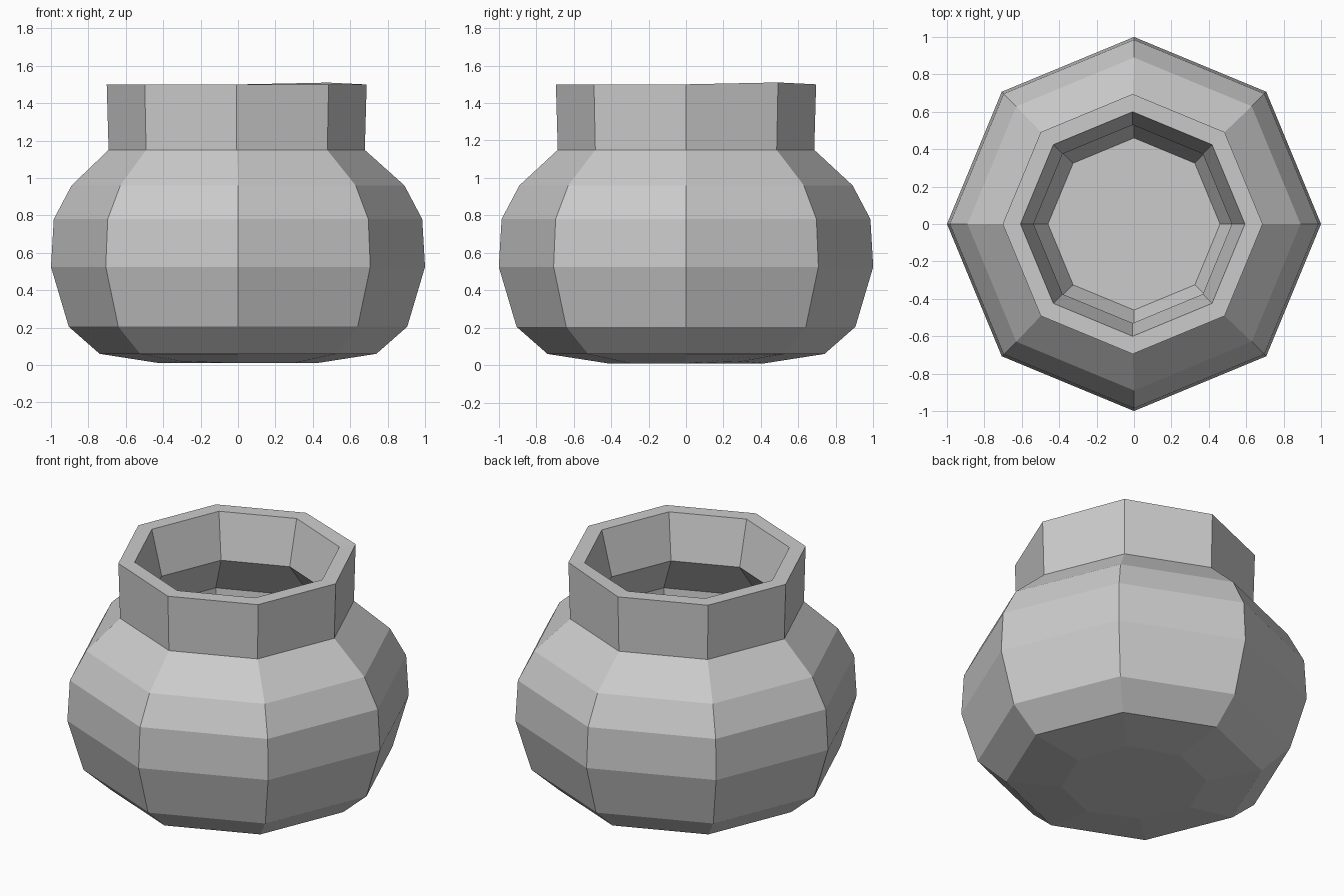
import bpy
import bmesh
from math import cos, sin, tau

cube = bpy.data.objects.get("Cube")
if cube:
    bpy.data.objects.remove(cube, do_unlink=True)

SIDES = 8

clay = bpy.data.materials.new("grey clay")
colour = (0.6, 0.6, 0.6, 1)
clay.diffuse_color = colour
clay.use_nodes = True
clay.node_tree.nodes["Principled BSDF"].inputs["Base Color"].default_value = colour

# Wall section as (radius, height): outside from base to rim, then down inside
outer = [(0.42, 0.01), (0.74, 0.06), (0.905, 0.205), (1.0, 0.525),
         (0.985, 0.78), (0.89, 0.96), (0.685, 1.15), (0.695, 1.5)]
inner = [(0.6, 1.5), (0.53, 1.22), (0.74, 0.95), (0.72, 0.7),
         (0.6, 0.4), (0.46, 0.1)]


def add_ring(bm, radius, height):
    angles = [tau * i / SIDES for i in range(SIDES)]
    # The neck leans very slightly to the model's right
    lean = -0.007 if height > 1.1 else 0
    return [bm.verts.new((radius * cos(a) + lean, radius * sin(a), height))
            for a in angles]


bm = bmesh.new()
rings = [add_ring(bm, r, z) for r, z in outer + inner]
for low, high in zip(rings, rings[1:]):
    for i in range(SIDES):
        j = (i + 1) % SIDES
        bm.faces.new((low[i], low[j], high[j], high[i]))

# Underside and inner floor
bm.faces.new(rings[0][::-1])
bm.faces.new(rings[-1])

# Small hand-made unevenness in the base and the rim
for i, vert in enumerate(rings[0]):
    vert.co.z += 0.01 * (i % 2) - 0.01 * (i % 4 == 3)
rings[7][1].co.z += 0.01

bmesh.ops.recalc_face_normals(bm, faces=bm.faces)
mesh = bpy.data.meshes.new("pot")
bm.to_mesh(mesh)
bm.free()
mesh.materials.append(clay)
pot = bpy.data.objects.new("pot", mesh)
bpy.context.collection.objects.link(pot)
